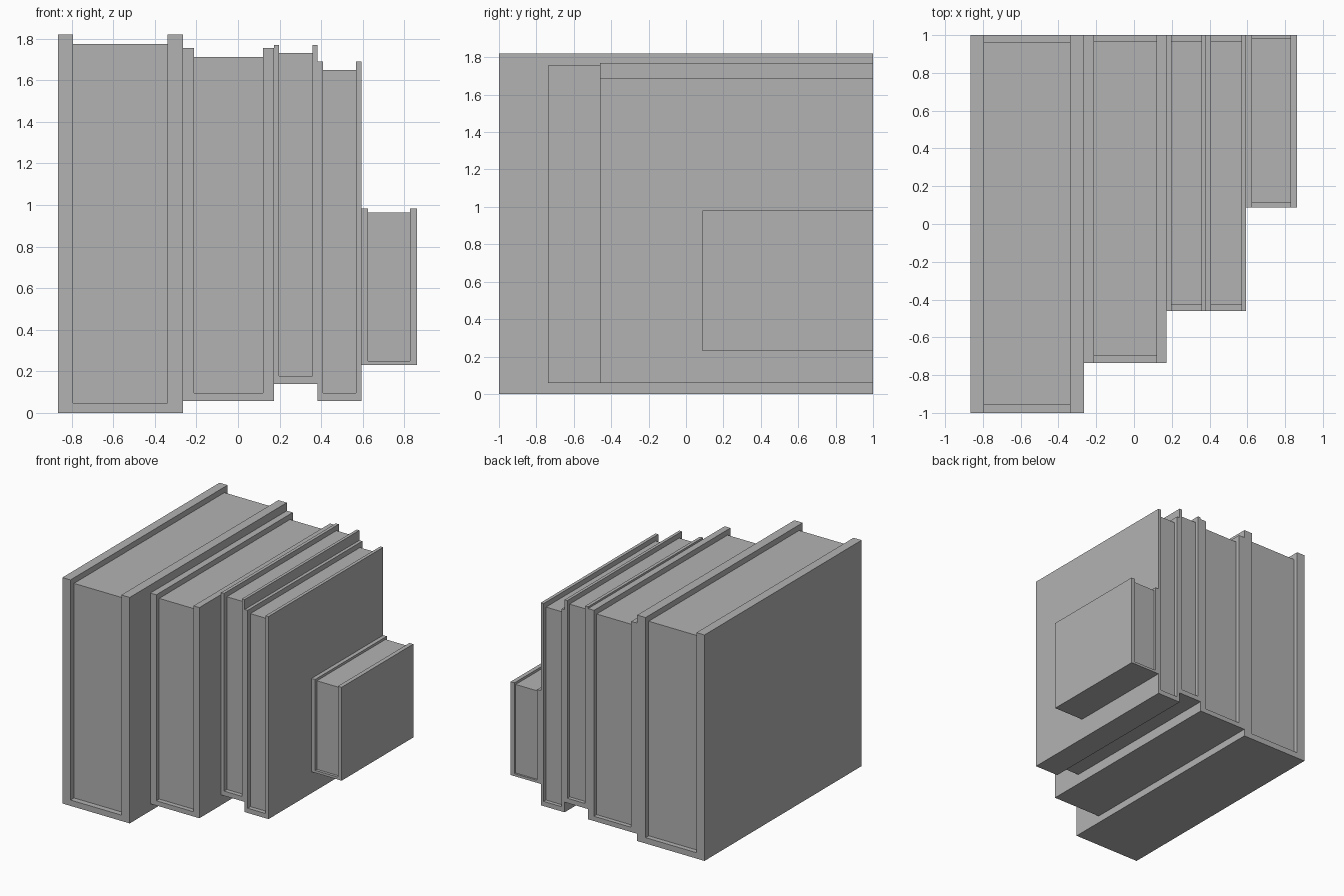
import bpy
import bmesh

cube = bpy.data.objects.get("Cube")
if cube:
    bpy.data.objects.remove(cube, do_unlink=True)

grey = bpy.data.materials.new("plain grey")
grey.use_nodes = True
colour = (0.448, 0.448, 0.448, 1.0)
grey.diffuse_color = colour
grey.node_tree.nodes["Principled BSDF"].inputs["Base Color"].default_value = colour


def extrude_profile(name, profile, y0, y1):
    """Solid with a constant (x, z) outline running from y0 to y1."""
    bm = bmesh.new()
    face = bm.faces.new([bm.verts.new((x, y0, z)) for x, z in profile])
    result = bmesh.ops.extrude_face_region(bm, geom=[face])
    moved = [v for v in result["geom"] if isinstance(v, bmesh.types.BMVert)]
    bmesh.ops.translate(bm, verts=moved, vec=(0, y1 - y0, 0))
    bmesh.ops.recalc_face_normals(bm, faces=bm.faces)
    mesh = bpy.data.meshes.new(name)
    bm.to_mesh(mesh)
    bm.free()
    mesh.materials.append(grey)
    obj = bpy.data.objects.new(name, mesh)
    bpy.context.collection.objects.link(obj)


def book(name, x, z, front, page_x, page_z, page_y):
    """U-shaped cover with its spine down, holding a recessed page block."""
    (x0, x1), (z0, z1) = x, z
    (p0, p1), (q0, q1) = page_x, page_z
    extrude_profile(name + "_cover", [
        (x0, z0), (x1, z0), (x1, z1), (p1, z1),
        (p1, q0), (p0, q0), (p0, z1), (x0, z1)], front, 1.0)
    # Pages sink slightly into the cover
    e = 0.004
    extrude_profile(name + "_pages", [
        (p0 - e, q0 - e), (p1 + e, q0 - e), (p1 + e, q1), (p0 - e, q1)], *page_y)


# Row of books, thickest first, backs aligned
book("thick_book", (-0.865, -0.265), (0, 1.82), -1.0,
     (-0.793, -0.34), (0.047, 1.775), (-0.955, 0.96))
book("medium_book", (-0.265, 0.172), (0.058, 1.755), -0.737,
     (-0.212, 0.12), (0.096, 1.712), (-0.70, 0.965))
book("thin_raised_book", (0.172, 0.382), (0.14, 1.77), -0.46,
     (0.198, 0.358), (0.178, 1.73), (-0.425, 0.97))
book("thin_book", (0.382, 0.594), (0.058, 1.69), -0.46,
     (0.408, 0.568), (0.096, 1.65), (-0.425, 0.97))
book("small_book", (0.594, 0.862), (0.23, 0.982), 0.088,
     (0.626, 0.828), (0.25, 0.963), (0.11, 0.985))
